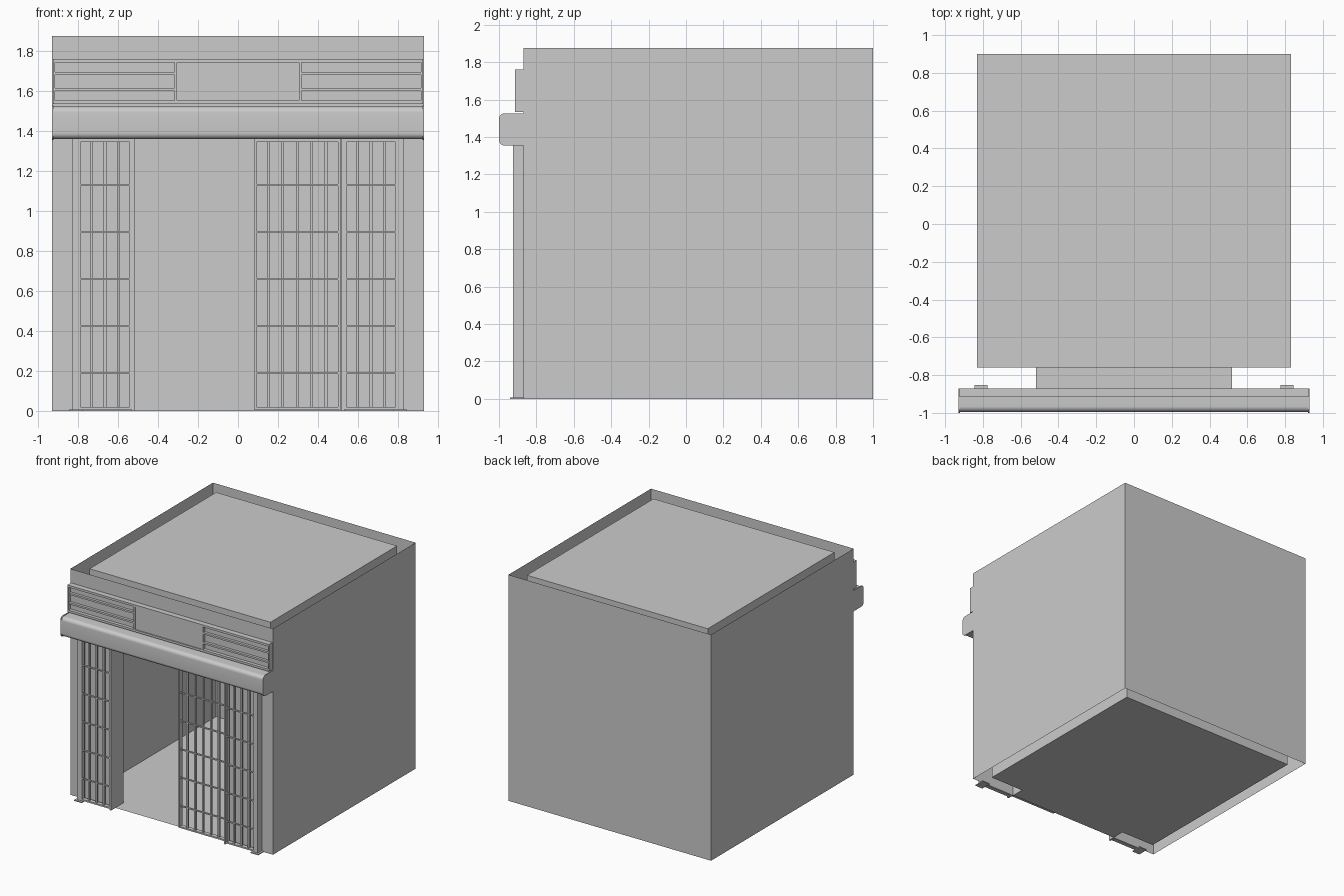
import bpy, bmesh
from math import sin, cos, pi, radians

if "Cube" in bpy.data.objects:
    bpy.data.objects.remove(bpy.data.objects["Cube"])

grey = bpy.data.materials.new("plain grey")
grey.use_nodes = True
colour = (0.6, 0.6, 0.6, 1)
grey.diffuse_color = colour
grey.node_tree.nodes["Principled BSDF"].inputs["Base Color"].default_value = colour


def finish(name, bm):
    mesh = bpy.data.meshes.new(name)
    bm.to_mesh(mesh)
    bm.free()
    mesh.materials.append(grey)
    ob = bpy.data.objects.new(name, mesh)
    bpy.context.collection.objects.link(ob)
    return ob


def add_box(bm, x, y, z):
    """Box between (low, high) pairs on each axis."""
    vs = [bm.verts.new((a, b, c)) for c in z for b in y for a in x]
    for f in ((0, 2, 3, 1), (4, 5, 7, 6), (0, 1, 5, 4), (1, 3, 7, 5), (3, 2, 6, 7), (2, 0, 4, 6)):
        bm.faces.new([vs[i] for i in f])


def add_sheet(bm, x, y, z):
    """Flat rectangle: the axis given as one number is the flat one."""
    if not isinstance(x, tuple):
        pts = [(x, y[0], z[0]), (x, y[1], z[0]), (x, y[1], z[1]), (x, y[0], z[1])]
    elif not isinstance(y, tuple):
        pts = [(x[0], y, z[0]), (x[1], y, z[0]), (x[1], y, z[1]), (x[0], y, z[1])]
    else:
        pts = [(x[0], y[0], z), (x[1], y[0], z), (x[1], y[1], z), (x[0], y[1], z)]
    bm.faces.new([bm.verts.new(p) for p in pts])


def boxes(name, items):
    bm = bmesh.new()
    for item in items:
        add_box(bm, *item)
    return finish(name, bm)


def mirrored(x, side):
    return tuple(sorted((x[0] * side, x[1] * side)))


W, FRONT, BACK, TOP = 0.93, -0.87, 1.0, 1.875
RW, RFRONT, RBACK, RTOP = 0.83, -0.76, 0.9, 1.86
DW, DTOP = 0.518, 1.44


def wall_with_door(bm, half, y, top):
    for s in (-1, 1):
        add_sheet(bm, mirrored((DW, half), s), y, (0, DTOP))
    add_sheet(bm, (-half, half), y, (DTOP, top))


# Thin outer shell, open above and below
bm = bmesh.new()
wall_with_door(bm, W, FRONT, TOP)
add_sheet(bm, (W, -W), BACK, (0, TOP))
add_sheet(bm, W, (FRONT, BACK), (0, TOP))
add_sheet(bm, -W, (BACK, FRONT), (0, TOP))
finish("outer_walls", bm)

# Inner room
bm = bmesh.new()
wall_with_door(bm, RW, RFRONT, RTOP)
add_sheet(bm, (-RW, RW), RBACK, (0, RTOP))
for s in (-1, 1):
    add_sheet(bm, s * RW, (RFRONT, RBACK), (0, RTOP))
add_sheet(bm, (-RW, RW), (RFRONT, RBACK), 0)
add_sheet(bm, (-RW, RW), (RFRONT, RBACK), RTOP)
finish("inner_room", bm)

# Doorway lining between the two walls
bm = bmesh.new()
for s in (-1, 1):
    add_sheet(bm, s * DW, (FRONT, RFRONT), (0, DTOP))
for z in (0.002, DTOP):
    add_sheet(bm, (-DW, DW), (FRONT, RFRONT), z)
finish("doorway_lining", bm)


# Gates: outer frame, upright bars and cross bars
def gate(name, x, y, uprights):
    lo, hi = x
    rim, z = 0.012, (0.008, 1.36)
    inner = (lo + rim, hi - rim)
    items = [((lo, inner[0]), y, z), ((inner[1], hi), y, z),
             (inner, y, (z[0], z[0] + rim)), (inner, y, (1.345, z[1]))]
    mid = (y[0] + y[1]) / 2
    step = (hi - lo) / (uprights + 1)
    for i in range(uprights):
        c = lo + step * (i + 1)
        items.append(((c - 0.007, c + 0.007), (mid - 0.008, mid + 0.008), z))
    for i in range(5):
        c = 0.19 + i * 0.235
        items.append((inner, (y[0] + 0.002, mid - 0.004), (c - 0.005, c + 0.005)))
    boxes(name, items)


gate("sliding_gate", (0.08, 0.512), (-0.895, -0.86), 5)
gate("left_folded_gate", (0.53, 0.80), (-0.92, -0.885), 3)
gate("right_folded_gate", (-0.80, -0.53), (-0.92, -0.885), 3)

# Posts and foot plates either side
for side, label in ((1, "left"), (-1, "right")):
    boxes(label + "_post", [(mirrored((0.795, 0.828), side), (-0.925, FRONT), (0, 1.37)),
                            (mirrored((0.518, 0.532), side), (-0.925, FRONT), (0, 1.37))])
    boxes(label + "_foot_plate", [(mirrored((0.775, 0.845), side), (-0.942, -0.852), (0, 0.008))])

# Rounded shutter housing, extruded along x
R, FACE, LOW, HIGH = 0.03, -0.995, 1.36, 1.522


def housing(name, x, grow):
    profile = [(FRONT, LOW - grow)]
    for cz, start in ((LOW - grow + R, -pi / 2), (HIGH + grow - R, -pi)):
        for i in range(9):
            a = start - i * pi / 16
            profile.append((FACE - grow + R + R * cos(a), cz + R * sin(a)))
    profile.append((FRONT, HIGH + grow))
    bm = bmesh.new()
    ends = [[bm.verts.new((px, y, z)) for y, z in profile] for px in x]
    bm.faces.new(ends[0])
    bm.faces.new(ends[1][::-1])
    n = len(profile)
    for i in range(n):
        j = (i + 1) % n
        bm.faces.new((ends[0][i], ends[1][i], ends[1][j], ends[0][j]))
    bmesh.ops.recalc_face_normals(bm, faces=bm.faces)
    ob = finish(name, bm)
    bpy.ops.object.select_all(action="DESELECT")
    ob.select_set(True)
    bpy.context.view_layer.objects.active = ob
    bpy.ops.object.shade_smooth_by_angle(angle=radians(30))


housing("shutter_housing", (-0.922, 0.922), 0)
for side, label in ((1, "left"), (-1, "right")):
    housing(label + "_housing_cap", mirrored((0.922, W), side), 0.005)

# Sign band: backing, rim, centre plate and louvres
edge = 0.925
band = (-0.915, -0.88)
boxes("sign_backing", [((-edge, edge), (-0.888, FRONT), (1.535, 1.76))])
boxes("sign_rim", [((-edge, edge), band, (1.742, 1.76)), ((-edge, edge), band, (1.535, 1.553))]
      + [(mirrored((0.915, edge), s), band, (1.553, 1.742)) for s in (-1, 1)])
boxes("sign_plate", [((-0.305, 0.305), (-0.907, -0.88), (1.553, 1.742))])
boxes("sign_dividers", [(mirrored((0.305, 0.318), s), band, (1.553, 1.742)) for s in (-1, 1)])
boxes("sign_louvres", [(mirrored((0.318, 0.915), s), (-0.91, -0.88), (z, z + 0.015))
                       for s in (-1, 1) for z in (1.6, 1.68)])
